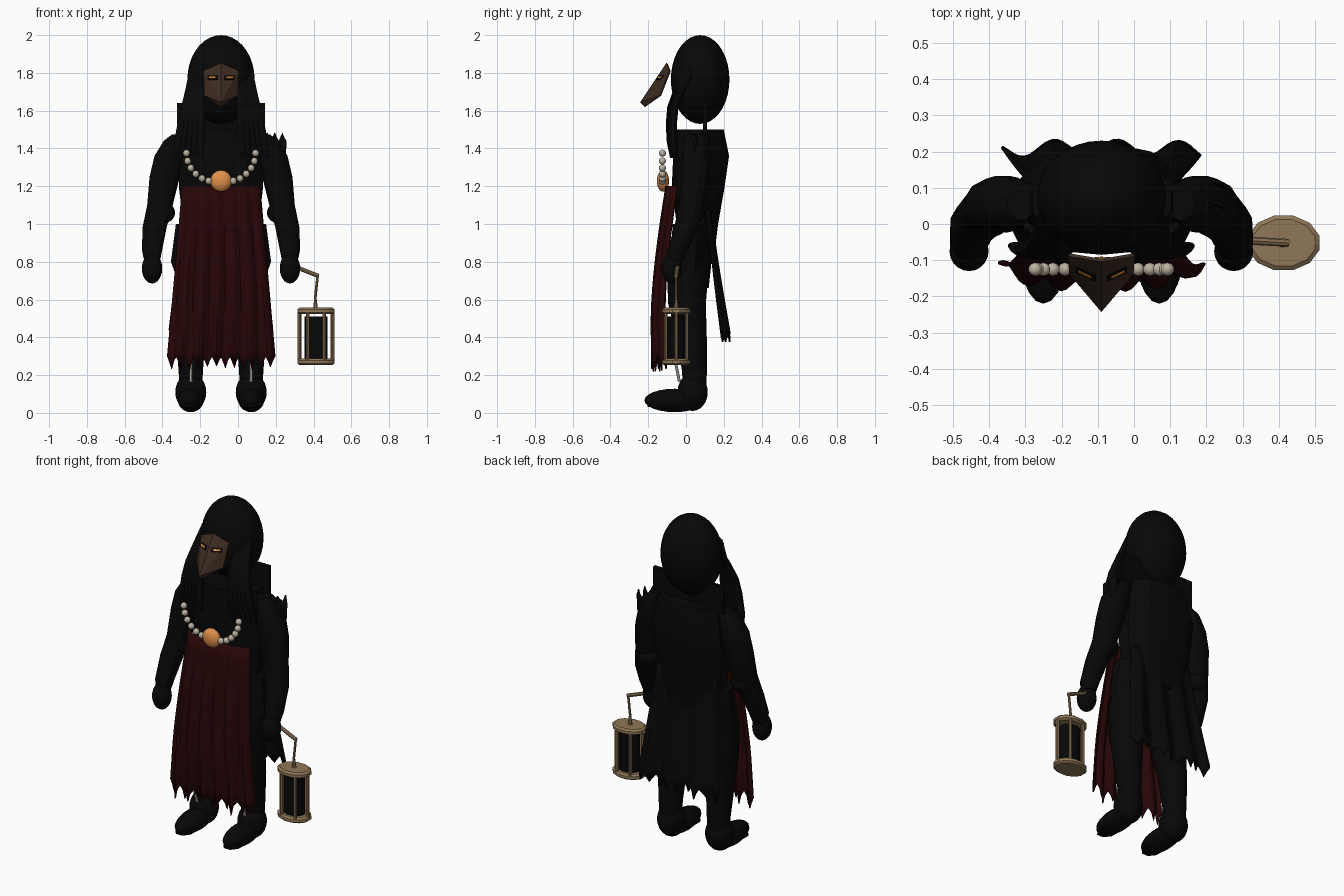
import bpy, bmesh, math, random
from mathutils import Vector

random.seed(4)
cube = bpy.data.objects.get("Cube")
if cube:
    bpy.data.objects.remove(cube)
CX = -0.09  # body centre line


def material(name, r, g, b):
    m = bpy.data.materials.new(name)
    m.use_nodes = True
    m.diffuse_color = (r, g, b, 1)
    bsdf = m.node_tree.nodes["Principled BSDF"]
    bsdf.inputs["Base Color"].default_value = (r, g, b, 1)
    bsdf.inputs["Roughness"].default_value = 0.9
    return m


BLACK = material("black cloth", .0022, .0022, .0022)
RED = material("dark red cloth", .021, .0017, .0022)
BROWN = material("mask brown", .047, .025, .015)
TAN = material("lantern tan", .28, .185, .095)
BONE = material("bone", .5, .44, .35)
PALE = material("pale pin", .75, .68, .58)
ORANGE = material("amulet orange", .75, .28, .07)
GLOW = material("eye glow", 1, .36, .03)


def finish(name, bm, mat, smooth=None, thick=0):
    bmesh.ops.recalc_face_normals(bm, faces=bm.faces)
    me = bpy.data.meshes.new(name)
    bm.to_mesh(me)
    bm.free()
    me.materials.append(mat)
    ob = bpy.data.objects.new(name, me)
    bpy.context.collection.objects.link(ob)
    if thick:
        mod = ob.modifiers.new("thickness", 'SOLIDIFY')
        mod.thickness = thick
        mod.offset = 0
    if smooth:
        bpy.ops.object.select_all(action='DESELECT')
        ob.select_set(True)
        bpy.context.view_layer.objects.active = ob
        bpy.ops.object.shade_smooth_by_angle(angle=math.radians(smooth))
    return ob


def ball(name, c, r, mat, seg=20):
    bm = bmesh.new()
    bmesh.ops.create_uvsphere(bm, u_segments=seg, v_segments=seg // 2 + 2, radius=1)
    for v in bm.verts:
        v.co = Vector(c) + Vector(r) * v.co
    return finish(name, bm, mat, 50)


def box(name, c, size, mat):
    bm = bmesh.new()
    bmesh.ops.create_cube(bm, size=1)
    for v in bm.verts:
        v.co = Vector(c) + Vector(size) * v.co
    return finish(name, bm, mat)


def loft(name, rings, mat, n=12, smooth=40):
    # rings: (x, y, z, radius x, radius y), stacked along z
    bm = bmesh.new()
    loops = []
    for x, y, z, rx, ry in rings:
        angs = [math.tau * (k + .5) / n for k in range(n)]
        loops.append([bm.verts.new((x + rx * math.cos(a), y + ry * math.sin(a), z)) for a in angs])
    for a, b in zip(loops, loops[1:]):
        for k in range(n):
            bm.faces.new((a[k], a[(k + 1) % n], b[(k + 1) % n], b[k]))
    bm.faces.new(loops[0])
    bm.faces.new(loops[-1])
    return finish(name, bm, mat, smooth)


def rod(name, a, b, r, mat, n=8):
    a, b = Vector(a), Vector(b)
    bm = bmesh.new()
    bmesh.ops.create_cone(bm, cap_ends=True, segments=n, radius1=r, radius2=r, depth=(b - a).length)
    rot = (b - a).to_track_quat('Z', 'Y')
    for v in bm.verts:
        v.co = rot @ v.co + (a + b) / 2
    return finish(name, bm, mat, 40)


def cloth(name, mat, x, half, z, path, wave, folds, ragged, cols=40, rows=10, curl=0):
    # hanging sheet: half width and height run from start to end, path(v) gives y
    bm = bmesh.new()
    grid = []
    for i in range(cols + 1):
        u = 2 * i / cols - 1
        tooth = (0, .45, 1, .35)[i % 4] * random.uniform(.7, 1.1)
        end = z[1] + ragged * tooth
        col = []
        for j in range(rows + 1):
            v = j / rows
            y = path(v) + wave * (.3 + .7 * v) * math.sin(u * folds * math.pi) + curl * u ** 4
            col.append(bm.verts.new((x + u * (half[0] + (half[1] - half[0]) * v), y, z[0] + (end - z[0]) * v)))
        grid.append(col)
    for a, b in zip(grid, grid[1:]):
        for j in range(rows):
            bm.faces.new((a[j], b[j], b[j + 1], a[j + 1]))
    return finish(name, bm, mat, 35, .008)


def sheet(name, faces, mat, thick):
    bm = bmesh.new()
    for f in faces:
        bm.faces.new([bm.verts.new(p) for p in f])
    bmesh.ops.remove_doubles(bm, verts=bm.verts, dist=.0005)
    return finish(name, bm, mat, None, thick)


# Hooded head and upright collar
ball("hood", (CX, .075, 1.765), (.178, .155, .235), BLACK, 32)
box("collar", (CX, .1, 1.52), (.466, .02, .24), BLACK)

# Torso and hips
loft("torso", [(CX, .055, .88, .19, .1), (CX, .06, 1.0, .21, .11), (CX, .065, 1.2, .235, .14),
               (CX, .08, 1.36, .235, .148), (CX, .07, 1.5, .2, .13)], BLACK, 10, 25)
loft("hips", [(CX, .02, .66, .22, .1), (CX, .025, .8, .272, .11), (CX, .04, 1.0, .245, .11)], BLACK, 14)

# Legs, boots, arms and hands on both sides
for s, side in ((-1, "right"), (1, "left")):
    def X(o):
        return CX + s * o
    loft(side + "_leg", [(X(.16), .045, .1, .06, .06), (X(.16), .045, .22, .066, .066),
                         (X(.16), .03, .4, .08, .08), (X(.15), .005, .58, .095, .1),
                         (X(.14), .01, .75, .11, .11), (X(.12), .03, .9, .1, .1)], BLACK, 14)
    ball(side + "_boot", (X(.16), -.06, .066), (.068, .16, .062), BLACK)
    ball(side + "_heel", (X(.16), .035, .11), (.082, .08, .1), BLACK)
    loft(side + "_toe_cap", [(X(.16), -.14, .03, .055, .07), (X(.16), -.14, .08, .05, .06)], BLACK, 8, 20)
    rod(side + "_shin_pin", (X(.16), -.035, .165), (X(.16), -.06, .29), .008, PALE)
    loft(side + "_arm", [(X(.22), .06, 1.475, .04, .05), (X(.245), .06, 1.44, .06, .07),
                         (X(.272), .055, 1.36, .083, .08), (X(.298), .05, 1.25, .083, .077),
                         (X(.323), .03, 1.1, .07, .07), (X(.352), 0, .98, .066, .065),
                         (X(.365), -.045, .86, .055, .055), (X(.365), -.06, .8, .042, .045)], BLACK, 12, 30)
    ball(side + "_elbow", (X(.318), .03, 1.06), (.075, .07, .06), BLACK)
    ball(side + "_hand", (X(.365), -.075, .765), (.054, .055, .08), BLACK)
    # Hair locks falling over the chest
    for k in range(5):
        t = k / 4
        loft(side + "_hair_lock_" + str(k + 1), [
            (X(.11 + .04 * t), .015 + .02 * t, 1.82, .018, .02),
            (X(.11 + .055 * t), -.045 + .02 * t, 1.71, .026, .024),
            (X(.11 + .075 * t), -.077 + .015 * t, 1.62, .028, .024),
            (X(.11 + .095 * t), -.085 + .015 * t, 1.53, .028, .024),
            (X(.11 + .115 * t), -.083 + .015 * t, 1.43, .026, .02),
            (X(.11 + .135 * t), -.075 + .015 * t, 1.35 + .02 * (k % 2), .013, .01)], BLACK, 8)
    # Bead string
    for k in range(6):
        a = k / 5
        ball(side + "_bead_" + str(k + 1),
             (X(.065 + .118 * math.sin(a * 1.55)), -.125, 1.228 + .147 * a ** 1.5),
             (.019,) * 3, BONE, 10)
ball("amulet", (CX, -.122, 1.228), (.057, .032, .057), ORANGE)

# Torn shoulder piece on the lantern arm
for name, y in (("torn_shoulder_front", .04), ("torn_shoulder_back", .1)):
    cloth(name, BLACK, .195, (.055, .06), (1.33, 1.44), lambda v: y, .02, 1, .04, 12, 3)

# Pleated front cloth and torn cape
cloth("front_cloth", RED, CX, (.205, .285), (1.2, .3),
      lambda v: -.1 - .07 * math.sin(min(v * 1.25, 1) * math.pi / 2) + .025 * max(v - .7, 0),
      .018, 6, -.075, 48, 12, .055)
cloth("cape", BLACK, CX, (.2, .275), (1.08, .44),
      lambda v: .125 + .085 * v ** 1.2, .022, 3.2, -.06, 36, 10, -.01)

# Beaked mask with slit eyes
top, tip, chin = (CX, -.1, 1.85), (CX, -.238, 1.645), (CX, -.215, 1.622)
faces, sockets, slits = [], [], []


def eye(s, x0, x1, z0, z1, lift):
    quad = []
    for x, z in ((x0, z0), (x1, z0), (x1, z1), (x0, z1)):
        a = x / .09
        b = (1.85 - z - .04 * a) / .205
        quad.append((CX + s * x, -.1 + .015 * a - .138 * b - lift, z))
    return quad


for s in (-1, 1):
    brow, cheek = (CX + s * .09, -.085, 1.81), (CX + s * .085, -.135, 1.68)
    faces += [(top, brow, tip), (brow, cheek, tip), (cheek, chin, tip)]
    sockets.append(eye(s, .016, .07, 1.764, 1.787, .008))
    slits.append(eye(s, .028, .064, 1.772, 1.78, .011))
sheet("mask", faces, BROWN, .01)
sheet("eye_sockets", sockets, BLACK, .003)
sheet("eye_slits", slits, GLOW, .003)

# Lantern
LX, LY = .413, -.052
for name, z in (("lantern_base", .27), ("lantern_lid", .54)):
    loft(name, [(LX, LY, z - .017, .09, .066), (LX, LY, z - .008, .102, .078),
                (LX, LY, z + .008, .102, .078), (LX, LY, z + .017, .09, .066)], TAN, 12, 30)
loft("lantern_core", [(LX, LY, .28, .064, .05), (LX, LY, .51, .064, .05)], BLACK, 12)
for k in range(6):
    a = math.tau * k / 6
    px, py = LX + .088 * math.cos(a), LY + .064 * math.sin(a)
    rod("lantern_post_" + str(k + 1), (px, py, .27), (px, py, .54), .01, TAN)
rod("lantern_handle", (.3, -.045, .775), (.425, -.052, .725), .011, TAN)
rod("lantern_hanger", (.422, -.052, .73), (.408, -.052, .6), .007, TAN)
loft("lantern_hook", [(LX - .003, LY, .55, .014, .014), (LX - .003, LY, .62, .005, .005)], TAN, 8)
